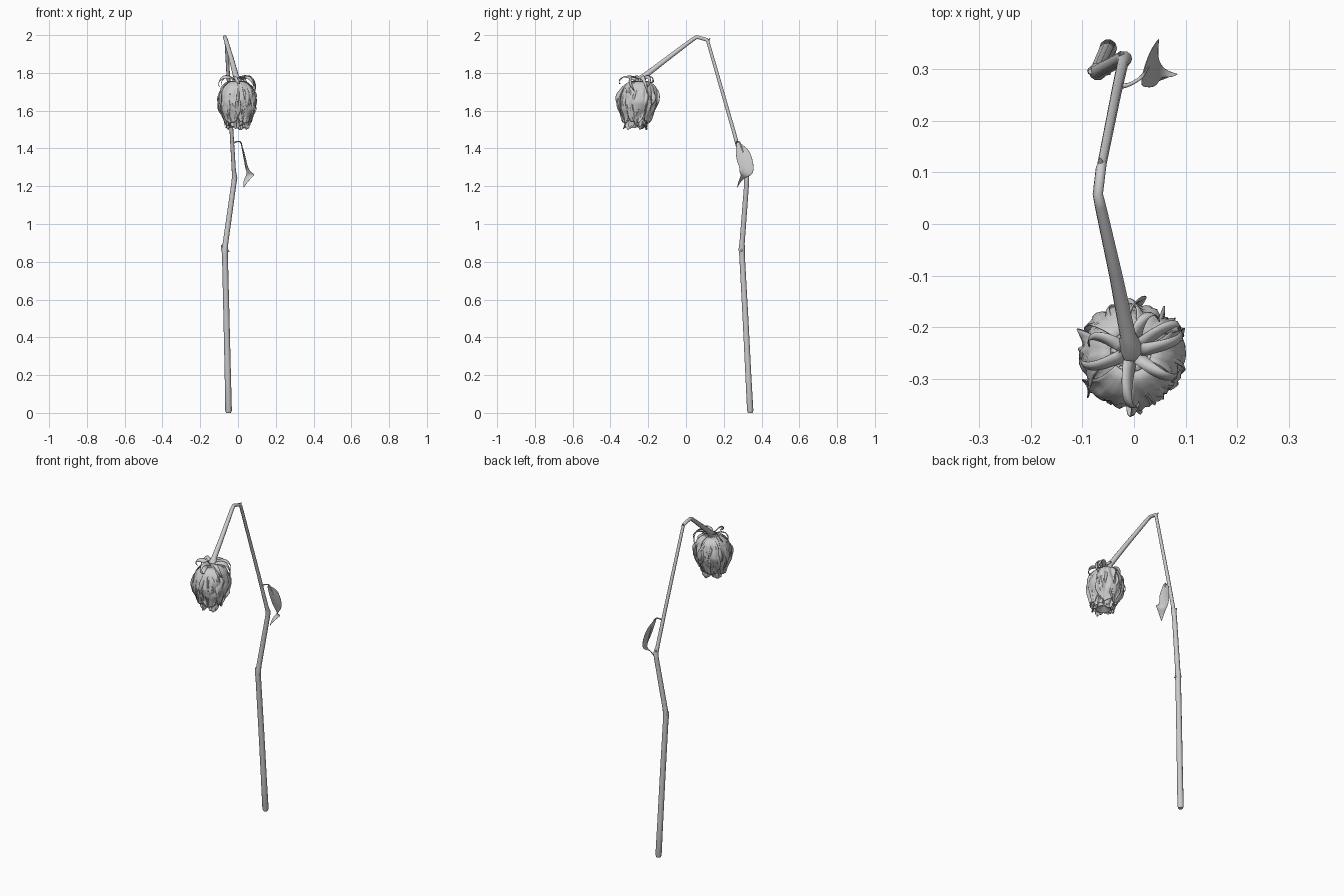
import bpy, bmesh, math, random
from mathutils import Vector, noise

if "Cube" in bpy.data.objects:
    bpy.data.objects.remove(bpy.data.objects["Cube"])

random.seed(4)


def finish(ob, angle=50):
    bpy.ops.object.select_all(action='DESELECT')
    ob.select_set(True)
    bpy.context.view_layer.objects.active = ob
    bpy.ops.object.shade_smooth_by_angle(angle=math.radians(angle))


def tube(name, pts, sides=2, smooth=False):
    """Tapered tube through (x, y, z, radius) points."""
    cu = bpy.data.curves.new(name, 'CURVE')
    cu.dimensions = '3D'
    cu.bevel_depth = 1.0
    cu.bevel_resolution = sides
    cu.use_fill_caps = True
    cu.resolution_u = 5
    sp = cu.splines.new('NURBS' if smooth else 'POLY')
    sp.points.add(len(pts) - 1)
    for p, (x, y, z, r) in zip(sp.points, pts):
        p.co = (x, y, z, 1)
        p.radius = r
    if smooth:
        sp.use_endpoint_u = True
        sp.order_u = 3
    ob = bpy.data.objects.new(name, cu)
    bpy.context.collection.objects.link(ob)
    bpy.ops.object.select_all(action='DESELECT')
    ob.select_set(True)
    bpy.context.view_layer.objects.active = ob
    bpy.ops.object.convert(target='MESH')
    finish(bpy.context.object)


def sheet(name, rows, thick=0.003, subdiv=0, wrap=False):
    """Quad grid from rows of points, given thickness."""
    bm = bmesh.new()
    vs = [[bm.verts.new(p) for p in row] for row in rows]
    n = len(rows[0])
    for a, b in zip(vs, vs[1:]):
        for j in range(n if wrap else n - 1):
            k = (j + 1) % n
            bm.faces.new((a[j], a[k], b[k], b[j]))
    bmesh.ops.recalc_face_normals(bm, faces=bm.faces)
    me = bpy.data.meshes.new(name)
    bm.to_mesh(me)
    bm.free()
    ob = bpy.data.objects.new(name, me)
    bpy.context.collection.objects.link(ob)
    if thick:
        m = ob.modifiers.new('thickness', 'SOLIDIFY')
        m.thickness = thick
        m.offset = 0
    if subdiv:
        m = ob.modifiers.new('smooth', 'SUBSURF')
        m.levels = m.render_levels = subdiv
    finish(ob)


# Stem: thick lower cane, kinked node, thin drooping neck
tube('stem', [(-.050, .340, 0, .013), (-.050, .340, .012, .0175), (-.054, .330, .2, .0165),
              (-.061, .315, .5, .016), (-.069, .297, .83, .0155), (-.070, .295, .865, .0175),
              (-.066, .297, .90, .0145), (-.022, .321, 1.215, .0135), (-.018, .320, 1.245, .0145),
              (-.022, .310, 1.28, .011), (-.035, .250, 1.5, .010), (-.062, .116, 1.965, .009),
              (-.064, .108, 1.976, .010), (-.070, .058, 1.990, .010), (-.065, .035, 1.977, .011),
              (-.035, -.100, 1.875, .013), (-.012, -.215, 1.787, .0155), (-.006, -.238, 1.765, .023),
              (-.005, -.245, 1.745, .03)], sides=3)

# Broken shoots and thorns on the nodes
tube('node_shoot', [(-.070, .295, .85, .009), (-.083, .296, .872, .008), (-.084, .295, .89, .005)])
tube('node_thorn', [(-.066, .297, .87, .009), (-.052, .292, .858, .005), (-.045, .290, .853, .001)])
tube('neck_thorn', [(-.063, .112, 1.965, .008), (-.066, .124, 1.978, .004), (-.067, .128, 1.984, .001)])
tube('bud_scar', [(-.018, .320, 1.24, .010), (-.026, .330, 1.262, .005), (-.028, .332, 1.27, .001)])

# Leaf stalk
tube('leaf_stalk', [(-.030, .268, 1.425, .007), (-.018, .266, 1.433, .004), (.002, .275, 1.438, .0035),
                    (.016, .285, 1.435, .0035), (.022, .295, 1.405, .003), (.030, .308, 1.36, .003),
                    (.042, .315, 1.29, .002)], smooth=True)

# Withered leaf: edge / midrib / edge down its length
leaf = [((.013, .268, 1.437), (.015, .280, 1.435), (.017, .290, 1.425)),
        ((.020, .264, 1.410), (.018, .290, 1.405), (.025, .320, 1.405)),
        ((.036, .262, 1.370), (.026, .300, 1.370), (.036, .345, 1.375)),
        ((.046, .268, 1.330), (.034, .310, 1.330), (.046, .358, 1.325)),
        ((.054, .285, 1.295), (.042, .318, 1.290), (.050, .362, 1.280)),
        ((.072, .280, 1.272), (.045, .310, 1.265), (.044, .345, 1.255)),
        ((.095, .295, 1.262), (.055, .295, 1.247), (.035, .315, 1.245)),
        ((.060, .280, 1.235), (.038, .284, 1.225), (.028, .290, 1.225)),
        ((.032, .271, 1.195), (.030, .270, 1.190), (.028, .272, 1.195))]
sheet('leaf', [[Vector(p) for p in r] for r in leaf], .003, 2)

# Flower head outline: (distance from top 0..1, radius)
OUTLINE = [(0, .022), (.04, .055), (.13, .080), (.28, .094), (.45, .098), (.6, .090),
           (.75, .072), (.88, .055), (1, .053)]


def radius(v):
    v = min(max(v, 0), 1)
    for (a, ra), (b, rb) in zip(OUTLINE, OUTLINE[1:]):
        if v <= b:
            return ra + (rb - ra) * (v - a) / (b - a)


def head(v, ang, r):
    """Point on the drooping head."""
    return Vector((-.006 + .004 * v + r * math.cos(ang), -.246 - .022 * v + r * math.sin(ang),
                   1.762 - .262 * v))


# Core closing off the inside of the head
core = [[head(v, 2 * math.pi * j / 28, max(.002, f * radius(v) - .008)) for j in range(28)]
        for v, f in [(.01, .4), (.05, 1), (.15, 1), (.3, 1), (.5, 1), (.65, 1), (.8, 1),
                     (.93, .9), (.9, .6), (.85, .2)]]
sheet('flower_core', core, 0, wrap=True)


def petal(name, a0, width, off, length, seed):
    """Wrinkled petal wrapped on the head with curled rim."""
    rows = []
    for i in range(23):
        v = i / 22
        row = []
        for j in range(17):
            u = j / 8 - 1
            spread = .5 + .5 * math.sin(math.pi * min(1, .1 + .75 * v))
            ang = a0 + u * width * spread + .05 * math.sin(9 * v + seed)
            rag = .035 * noise.noise(Vector((u * 3, seed, 2)))
            t = .02 + v * (length + rag - .07 * u * u * v)
            wob = noise.noise(Vector((u * 2.6 + seed, v * 3, seed * 1.7)))
            fine = noise.noise(Vector((u * 7, v * 4 + seed, seed)))
            r = radius(t) + off + (.010 * wob + .005 * fine) * min(1, 4 * v)
            r += .014 * max(0, abs(u) - .7) / .3 * math.sin(math.pi * v) * (.6 + wob)
            r += .012 * v ** 8
            row.append(head(t, ang, r))
        rows.append(row)
    sheet(name, rows, .0025)


# Three overlapping whorls of petals
for layer, (count, width, off, length) in enumerate([(6, .62, .001, .90), (6, .66, -.005, .97),
                                                     (5, .70, -.017, .95)]):
    for k in range(count):
        petal(f'petal_{layer + 1}_{k + 1}', 2 * math.pi * (k + .37 * layer) / count
              + random.uniform(-.12, .12), width, off, length + random.uniform(-.07, .02),
              layer * 11 + k * 3.3 + .5)


# Thin curled sepals around the top of the head
def sepal(name, a0, reach, drop, twist):
    rows = []
    for i in range(13):
        t = i / 12
        r = .018 + (reach - .018) * math.sin(t * math.pi * .62) / math.sin(math.pi * .5)
        z = 1.768 + .012 * math.sin(t * 5) - drop * t ** 3
        w = .011 * (1 - t) ** .7 + .0015
        ang = a0 + twist * t * t
        c = Vector((-.006 + r * math.cos(ang), -.247 + r * math.sin(ang), z))
        side = Vector((-math.sin(ang), math.cos(ang), .8 * math.sin(4 * t + a0))) * w
        rows.append([c - side, c + Vector((0, 0, .003)), c + side])
    sheet(name, rows, .002)


for k, (deg, reach, drop, twist) in enumerate([(10, .105, .075, .3), (75, .085, .01, -.5), (150, .085, .02, .4),
                                               (205, .098, .03, -.4), (262, .108, .015, .3),
                                               (320, .10, .05, .4), (38, .107, .03, -.25)]):
    sepal(f'sepal_{k + 1}', math.radians(deg), reach, drop, twist)
